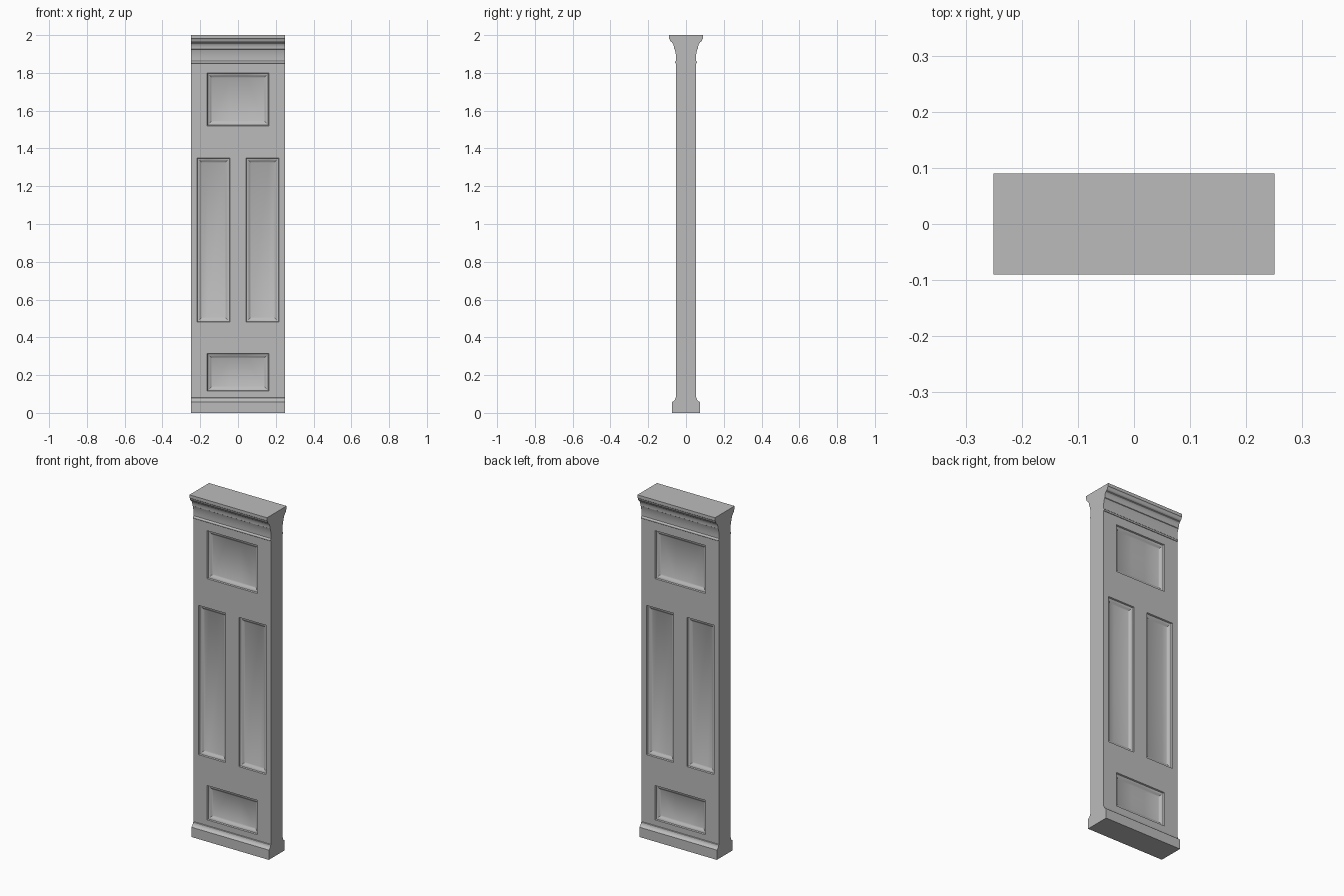
import bpy, bmesh, math
from mathutils import Vector

old = bpy.data.objects.get("Cube")
if old:
    bpy.data.objects.remove(old)

HALF_W, HALF_T = 0.25, 0.052

grey = bpy.data.materials.new("plain grey")
grey.use_nodes = True
colour = (0.5, 0.5, 0.5, 1)
grey.diffuse_color = colour
grey.node_tree.nodes["Principled BSDF"].inputs["Base Color"].default_value = colour


def finish(bm, name):
    bmesh.ops.recalc_face_normals(bm, faces=bm.faces)
    mesh = bpy.data.meshes.new(name)
    bm.to_mesh(mesh)
    bm.free()
    mesh.materials.append(grey)
    obj = bpy.data.objects.new(name, mesh)
    bpy.context.collection.objects.link(obj)
    bpy.ops.object.select_all(action='DESELECT')
    obj.select_set(True)
    bpy.context.view_layer.objects.active = obj
    bpy.ops.object.shade_smooth_by_angle(angle=math.radians(35))
    return obj


def arc(start, end, corner, steps=6):
    """Quadratic curve between two profile points."""
    a, b, c = Vector(start), Vector(end), Vector(corner)
    return [tuple(a * (1 - t) ** 2 + c * 2 * t * (1 - t) + b * t * t)
            for t in [i / steps for i in range(steps + 1)]]


def moulding(name, profile):
    """Mirror a (depth, height) profile front to back and run it across the width."""
    bm = bmesh.new()
    outline = profile + [(-y, z) for y, z in reversed(profile)]
    face = bm.faces.new([bm.verts.new((-HALF_W, y, z)) for y, z in outline])
    made = bmesh.ops.extrude_face_region(bm, geom=[face])["geom"]
    bmesh.ops.translate(bm, vec=(2 * HALF_W, 0, 0),
                        verts=[v for v in made if isinstance(v, bmesh.types.BMVert)])
    return finish(bm, name)


# Shaft with sunk panels on both broad faces: (x0, x1, z0, z1)
BASE_TOP, CROWN_BOTTOM = 0.08, 1.85
panels = [(-0.163, 0.163, 1.52, 1.80), (-0.217, -0.043, 0.48, 1.35),
          (0.043, 0.217, 0.48, 1.35), (-0.163, 0.163, 0.115, 0.315)]
bm = bmesh.new()
bmesh.ops.create_cube(bm, size=1)
bmesh.ops.scale(bm, vec=(2 * HALF_W, 2 * HALF_T, CROWN_BOTTOM - BASE_TOP), verts=bm.verts)
bmesh.ops.translate(bm, vec=(0, 0, (CROWN_BOTTOM + BASE_TOP) / 2), verts=bm.verts)
cuts = {((x, 0, 0), (1, 0, 0)) for p in panels for x in p[:2]}
cuts |= {((0, 0, z), (0, 0, 1)) for p in panels for z in p[2:]}
for point, normal in sorted(cuts):
    bmesh.ops.bisect_plane(bm, geom=bm.verts[:] + bm.edges[:] + bm.faces[:],
                           plane_co=point, plane_no=normal)
bm.normal_update()

# Merge the cut cells of each panel, then sink them in moulded steps
for side in (-1, 1):
    for x0, x1, z0, z1 in panels:
        cells = []
        for f in bm.faces:
            c = f.calc_center_median()
            if f.normal.y * side > 0.9 and x0 < c.x < x1 and z0 < c.z < z1:
                cells.append(f)
        panel = bmesh.ops.dissolve_faces(bm, faces=cells, use_verts=True)["region"]
        for width, depth in ((0.003, 0.007), (0.005, 0.001), (0.006, 0.003),
                             (0.006, 0.005), (0.006, 0.003)):
            bmesh.ops.inset_region(bm, faces=panel, thickness=width, depth=-depth,
                                   use_even_offset=True)
finish(bm, "panelled_shaft")

# Plinth moulding at the foot
moulding("base_moulding", [(0.073, 0), (0.073, 0.057), (0.069, 0.06)]
         + arc((0.067, 0.062), (0.056, 0.08), (0.058, 0.066))
         + [(HALF_T, 0.082)])

# Cornice: neck bead, cove, fillet and flared lip
moulding("crown_moulding", [(HALF_T, 1.85)]
         + arc((0.055, 1.85), (0.055, 1.862), (0.062, 1.856))
         + [(HALF_T, 1.864)]
         + arc((HALF_T, 1.87), (0.06, 1.924), (0.052, 1.9))
         + [(0.063, 1.926)]
         + arc((0.063, 1.93), (0.071, 1.956), (0.064, 1.948))
         + [(0.074, 1.958)]
         + arc((0.074, 1.962), (0.086, 1.978), (0.084, 1.964))
         + [(0.09, 1.982), (0.09, 2.0)])
